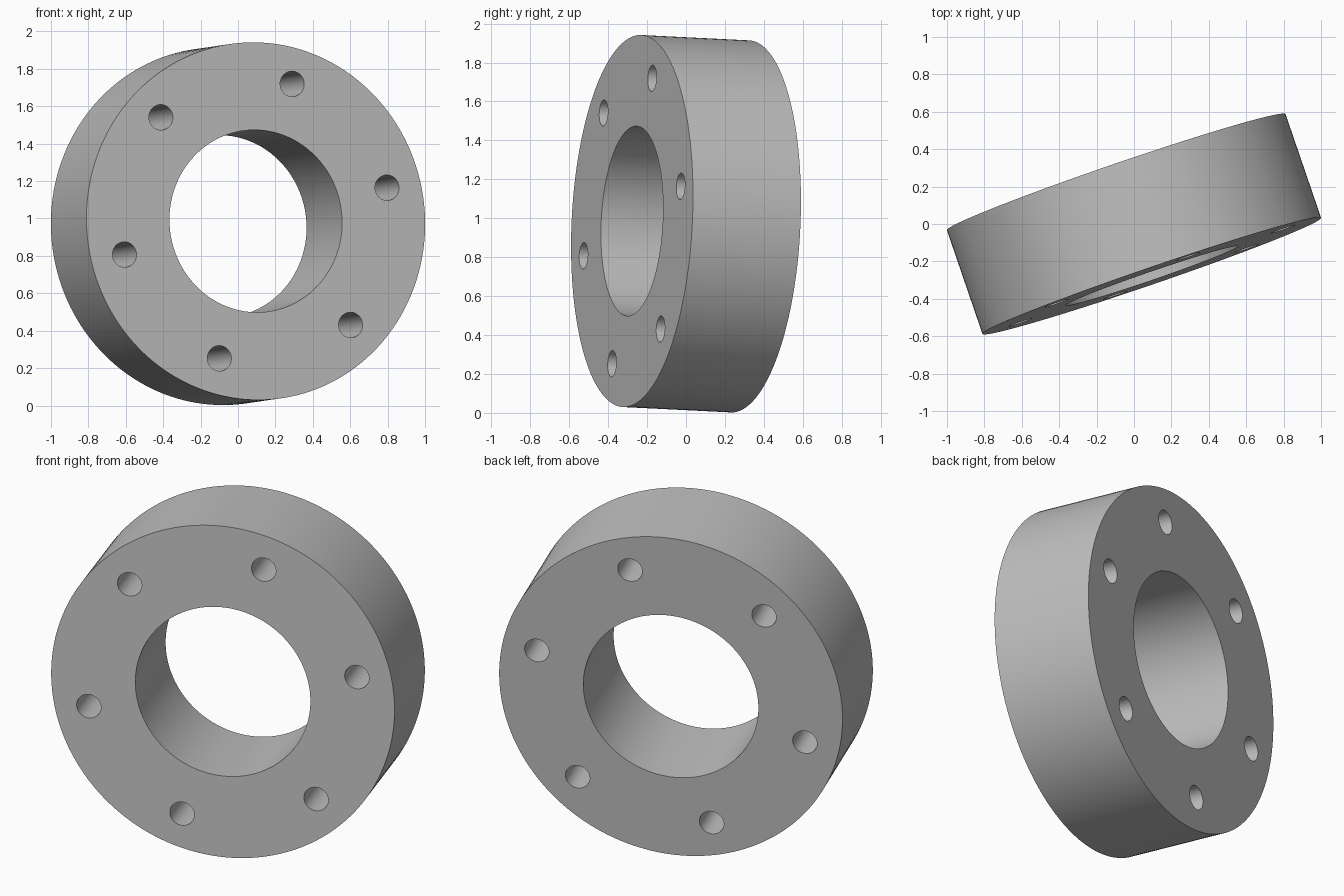
import bpy
from math import cos, sin, radians
from mathutils import Matrix, Vector

cube = bpy.data.objects.get("Cube")
if cube:
    bpy.data.objects.remove(cube, do_unlink=True)

OUTER, BORE, THICK = 0.957, 0.488, 0.587
BOLT_CIRCLE, HOLE, HOLES, FIRST_ANGLE = 0.766, 0.068, 6, 13.5

# Grey metal
grey = bpy.data.materials.new("grey_metal")
grey.use_nodes = True
colour = (0.52, 0.52, 0.52, 1)
grey.diffuse_color = colour
grey.node_tree.nodes["Principled BSDF"].inputs["Base Color"].default_value = colour


def cylinder(name, radius, depth, sides, x=0, y=0):
    bpy.ops.mesh.primitive_cylinder_add(
        vertices=sides, radius=radius, depth=depth, location=(x, y, 0))
    obj = bpy.context.object
    obj.name = name
    obj.data.materials.append(grey)
    return obj


# Flange disc, then the bore and the bolt holes as cutters
flange = cylinder("flange_ring", OUTER, THICK, 160)
cutters = [cylinder("bore_cutter", BORE, 1, 128)]
for i in range(HOLES):
    a = radians(FIRST_ANGLE + i * 360 / HOLES)
    cutters.append(cylinder("bolt_hole_cutter", HOLE, 1, 48,
                            BOLT_CIRCLE * cos(a), BOLT_CIRCLE * sin(a)))

bpy.ops.object.select_all(action='DESELECT')
flange.select_set(True)
bpy.context.view_layer.objects.active = flange
for cutter in cutters:
    cutter.hide_render = True
    cut = flange.modifiers.new("cut", 'BOOLEAN')
    cut.operation = 'DIFFERENCE'
    cut.solver = 'EXACT'
    cut.object = cutter
    bpy.ops.object.modifier_apply(modifier=cut.name)
    bpy.data.objects.remove(cutter, do_unlink=True)

# Smooth round walls, crisp rims
bpy.ops.object.shade_smooth_by_angle(angle=radians(30))

# Tilt the ring: its axis points forward, slightly left and up
axis = Vector((0.324, -0.945, 0.047)).normalized()
across = Vector((-axis.y, axis.x, 0)).normalized()
up = axis.cross(across)
turn = Matrix((across, up, axis)).transposed().to_4x4()
flange.data.transform(Matrix.Translation((0, 0, 0.972)) @ turn)
